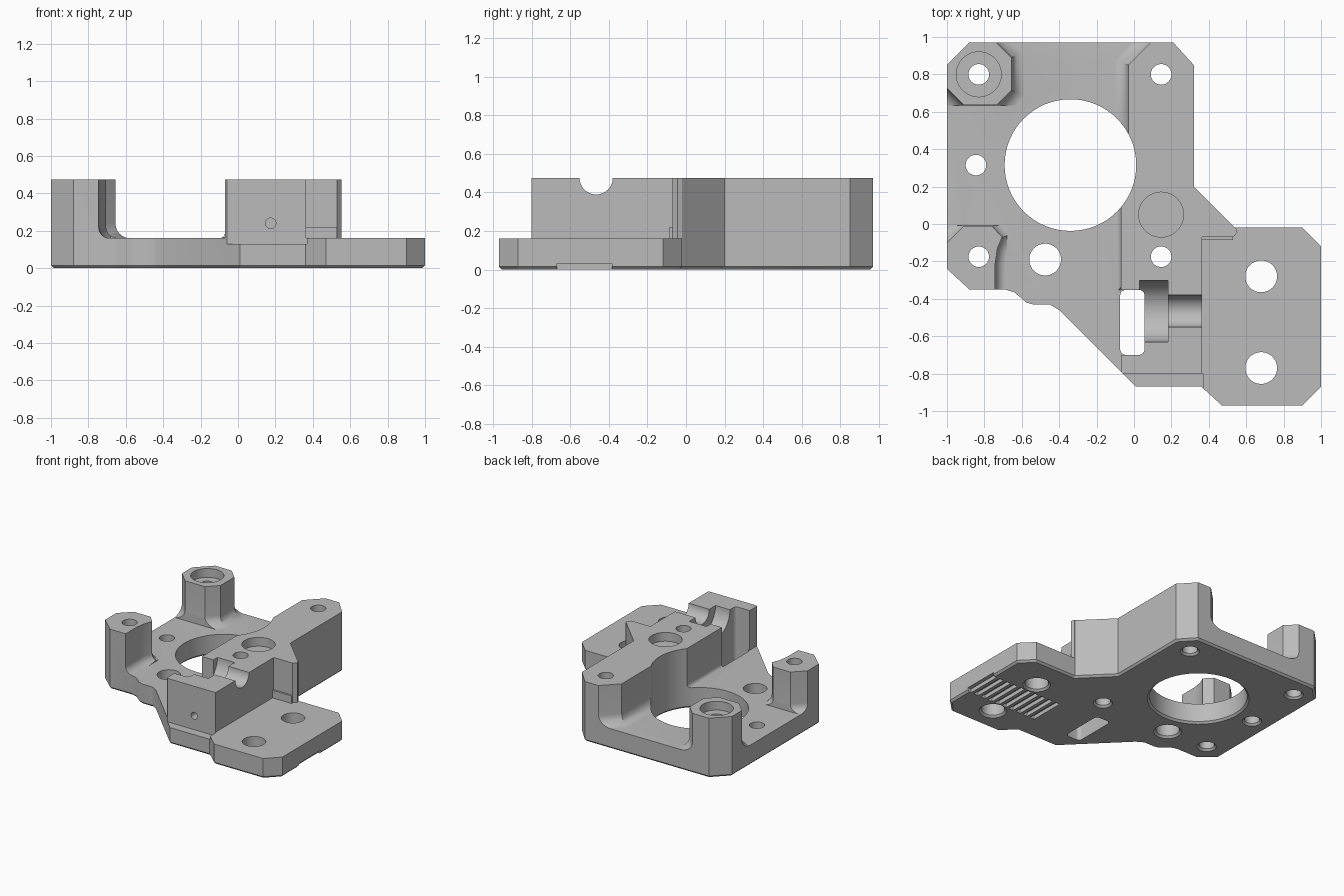
import bpy, bmesh, math
from mathutils import Matrix

cube = bpy.data.objects.get("Cube")
if cube:
    bpy.data.objects.remove(cube, do_unlink=True)

grey = bpy.data.materials.new("matte_grey")
grey.use_nodes = True
grey.diffuse_color = (0.5, 0.5, 0.5, 1)
grey.node_tree.nodes["Principled BSDF"].inputs["Base Color"].default_value = (0.5, 0.5, 0.5, 1)

PLATE, TOP = 0.16, 0.475


def loft(name, levels, matrix=None):
    """Solid through stacked counter-clockwise outlines: [(z, points), ...]."""
    bm = bmesh.new()
    rings = [[bm.verts.new((x, y, z)) for x, y in pts] for z, pts in levels]
    n = len(rings[0])
    for low, high in zip(rings, rings[1:]):
        for i in range(n):
            j = (i + 1) % n
            bm.faces.new((low[i], low[j], high[j], high[i]))
    bm.faces.new(rings[0][::-1])
    bm.faces.new(rings[-1])
    if matrix:
        bm.transform(matrix)
    mesh = bpy.data.meshes.new(name)
    bm.to_mesh(mesh)
    bm.free()
    mesh.materials.append(grey)
    obj = bpy.data.objects.new(name, mesh)
    bpy.context.collection.objects.link(obj)
    return obj


def prism(name, pts, z0, z1):
    return loft(name, [(z0, pts), (z1, pts)])


def rect(x0, x1, y0, y1):
    return [(x0, y0), (x1, y0), (x1, y1), (x0, y1)]


def box(name, x0, x1, y0, y1, z0, z1):
    return prism(name, rect(x0, x1, y0, y1), z0, z1)


def circle(cx, cy, r, n=64):
    return [(cx + r * math.cos(math.tau * i / n), cy + r * math.sin(math.tau * i / n))
            for i in range(n)]


def rounded(x0, x1, y0, y1, r, n=6):
    pts = []
    corners = rect(x0 + r, x1 - r, y0 + r, y1 - r)
    for (cx, cy), start in zip(corners, (180, 270, 0, 90)):
        for i in range(n + 1):
            a = math.radians(start + 90 * i / n)
            pts.append((cx + r * math.cos(a), cy + r * math.sin(a)))
    return pts


def offset(pts, d):
    """Move every edge of an outline outward by d."""
    out = []
    for i, (x, y) in enumerate(pts):
        (ax, ay), (bx, by) = pts[i - 1], pts[(i + 1) % len(pts)]
        l1, l2 = math.hypot(x - ax, y - ay), math.hypot(bx - x, by - y)
        n1 = ((y - ay) / l1, (ax - x) / l1)
        n2 = ((by - y) / l2, (x - bx) / l2)
        k = d / (1 + n1[0] * n2[0] + n1[1] * n2[1])
        out.append((x + k * (n1[0] + n2[0]), y + k * (n1[1] + n2[1])))
    return out


def combine(target, other, operation):
    mod = target.modifiers.new("bool", "BOOLEAN")
    mod.operation, mod.solver, mod.object = operation, "EXACT", other
    bpy.context.view_layer.objects.active = target
    bpy.ops.object.modifier_apply(modifier=mod.name)
    bpy.data.objects.remove(other, do_unlink=True)


def flare(pts, r, clip=None):
    """Concave fillet around the foot of a raised part."""
    levels = [(0.08, offset(pts, r))]
    for i in range(9):
        a = math.radians(90 - 90 * i / 8)
        levels.append((PLATE - 0.001 + r * (1 - math.sin(a)), offset(pts, r * (1 - math.cos(a)))))
    levels.append((PLATE + r + 0.01, offset(pts, -0.01)))
    obj = loft("foot_fillet", levels)
    if clip:
        combine(obj, box("clip", *clip, 0, 1), "INTERSECT")
    return obj


# Outer contour of the whole bracket, with a chamfered lower edge
contour = [(-1, -.24), (-.88, -.35), (-.69, -.35), (-.64, -.365), (-.575, -.42), (-.54, -.43),
           (-.45, -.43), (-.40, -.46), (.01, -.87), (.36, -.87), (.47, -.97), (.9, -.97),
           (1, -.87), (1, -.12), (.9, -.02), (.54, -.02), (.32, .2), (.32, .85),
           (.21, .97), (-.88, .97), (-1, .85)]
envelope = loft("envelope", [(0, offset(contour, -.015)), (.015, contour), (.7, contour)])

# Base slab
body = box("motor_bracket", -1.1, 1.1, -1.1, 1.1, -.1, PLATE)

# Tall bearing block with its rear ridge and side fin
ridge = [(-.07, -.85), (.363, -.85), (.363, -.07), (.53, -.07), (.553, -.045), (.54, -.01),
         (.4, .3), (.4, 1.05), (.17, 1.05), (-.03, .85), (-.03, .2), (-.07, .2)]
combine(body, prism("bearing_block", ridge, -.05, TOP), "UNION")
combine(body, box("fin_step", .3, .53, -.085, -.05, .05, .22), "UNION")
combine(body, flare([(-.03, .3), (.2, .3), (.2, 1.05), (.17, 1.05), (-.03, .85)], .08), "UNION")
combine(body, flare(rect(-.07, .1, -.34, .1), .03), "UNION")

# Rear and front posts on the right-hand edge
rear_post = [(-1.05, .67), (-1.01, .63), (-.91, .635), (-.735, .635), (-.655, .715), (-.655, .89),
             (-.735, .97), (-.815, 1.05), (-1.05, 1.05)]
rear_post[:3] = [(-1.05, .775), (-.91, .635)]
front_post = [(-1.05, -.45), (-.76, -.45), (-.742, -.33), (-.742, -.21), (-.73, -.13),
              (-.705, -.07), (-.76, -.01), (-.91, -.01), (-1.05, -.15)]
combine(body, prism("rear_post", rear_post, -.05, TOP), "UNION")
combine(body, flare(rear_post, .08, (-1.2, -.4, .634, 1.2)), "UNION")
combine(body, prism("front_post", front_post, -.05, TOP), "UNION")
combine(body, flare(front_post, .06, (-1.2, -.68, -.6, -.009)), "UNION")

# Trim everything to the contour
combine(body, envelope, "INTERSECT")


def drill(x, y, r, bore=0.0, depth=0.07):
    """Vertical through hole, chamfered below, with an optional counterbore."""
    steps = [(-.05, r + .015), (0, r + .015), (.015, r)]
    steps += [(TOP - depth, r), (TOP - depth, bore)] if bore else []
    steps += [(.8, bore or r)]
    combine(body, loft("drill", [(z, circle(x, y, q)) for z, q in steps]), "DIFFERENCE")


# Motor opening and screw holes
drill(-.34, .315, .352)
drill(-.83, .8, .055, bore=.12)
for x, y in ((.145, .8), (-.845, .315), (-.83, -.175), (.145, -.175)):
    drill(x, y, .055)
for x, y in ((-.475, -.19), (.68, -.28), (.68, -.77)):
    drill(x, y, .085)

# Blind round pocket in the ridge
combine(body, prism("pocket", circle(.145, .05, .12), TOP - .07, .8), "DIFFERENCE")

# Slot, open on the outer face of the block
combine(body, prism("slot", rounded(-.074, .056, -.7, -.352, .03), -.1, .8), "DIFFERENCE")
combine(body, box("slot_opening", -.2, 0, -.7, -.352, PLATE + .001, .8), "DIFFERENCE")

# Stepped shaft channel along x
along_x = Matrix.Translation((0, -.466, TOP)) @ Matrix.Rotation(math.pi / 2, 4, 'Y')
for x0, x1, r in ((.03, .182, .165), (.15, .45, .086)):
    ring = circle(0, 0, r)
    combine(body, loft("channel", [(x0, ring), (x1, ring)], along_x), "DIFFERENCE")

# Lowered front lip and the small hole in the front face
combine(body, box("lip", -.3, .368, -1.1, -.8, .13, .8), "DIFFERENCE")
along_y = Matrix.Translation((.175, 0, .24)) @ Matrix.Rotation(math.pi / 2, 4, 'X')
ring = circle(0, 0, .028, 24)
combine(body, loft("front_hole", [(.6, ring), (.95, ring)], along_y), "DIFFERENCE")

# Row of belt-tooth grooves underneath
for i in range(10):
    x = .99 - i * .066
    combine(body, box("groove", x - .02, x + .02, -.67, -.385, -.05, .03), "DIFFERENCE")

# Tidy and shade
bm = bmesh.new()
bm.from_mesh(body.data)
bmesh.ops.remove_doubles(bm, verts=bm.verts, dist=.0002)
bm.to_mesh(body.data)
bm.free()
bpy.ops.object.select_all(action='DESELECT')
body.select_set(True)
bpy.context.view_layer.objects.active = body
bpy.ops.object.shade_smooth_by_angle(angle=math.radians(30))
